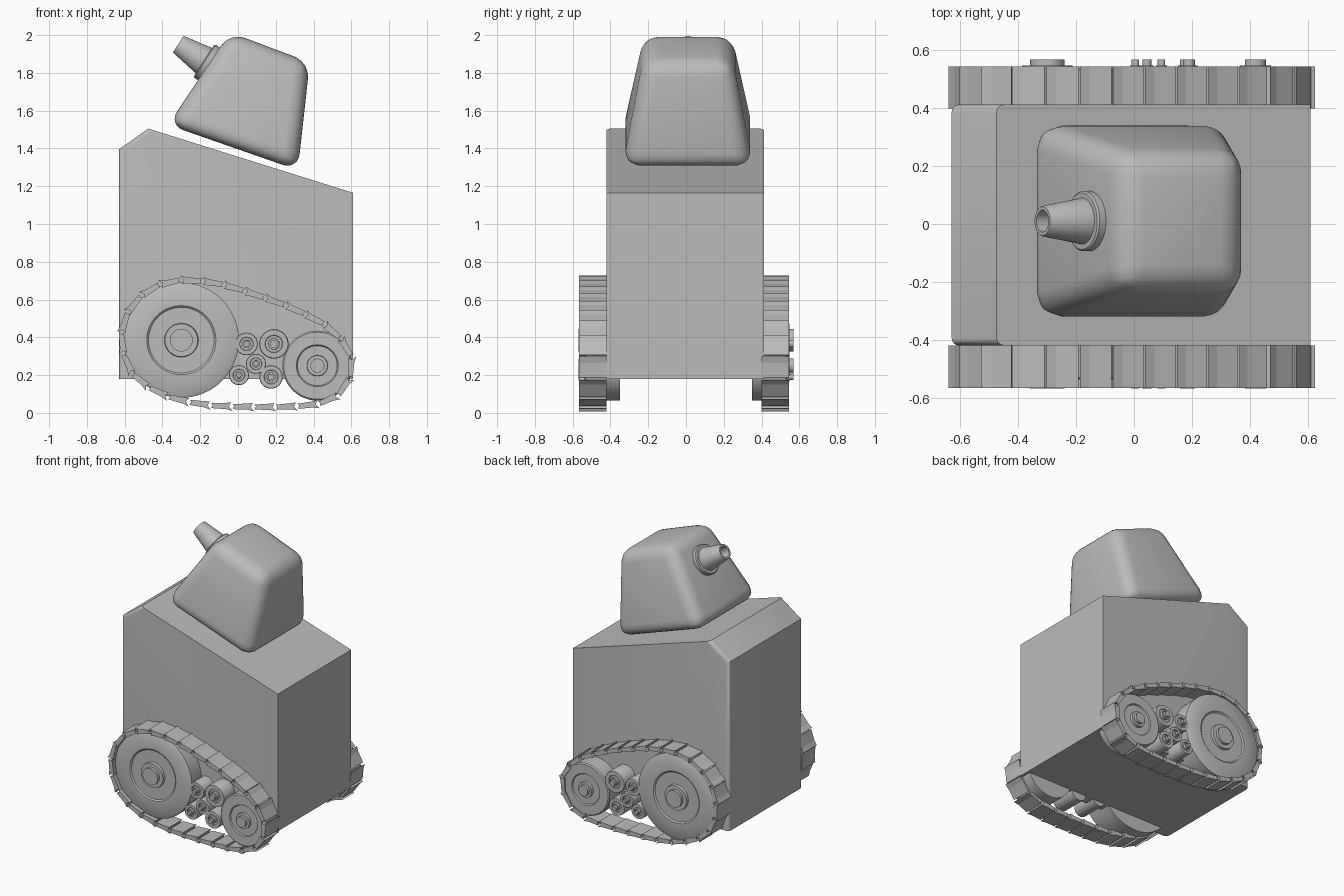
import bpy, bmesh, math
from mathutils import Vector

if "Cube" in bpy.data.objects:
    bpy.data.objects.remove(bpy.data.objects["Cube"])

grey = bpy.data.materials.new("plain grey")
grey.diffuse_color = (0.5, 0.5, 0.5, 1)
grey.use_nodes = True
grey.node_tree.nodes["Principled BSDF"].inputs["Base Color"].default_value = grey.diffuse_color


def finish(name, bm, smooth=True, angle=35):
    bmesh.ops.recalc_face_normals(bm, faces=bm.faces)
    me = bpy.data.meshes.new(name)
    bm.to_mesh(me)
    bm.free()
    me.materials.append(grey)
    ob = bpy.data.objects.new(name, me)
    bpy.context.collection.objects.link(ob)
    if smooth:
        bpy.ops.object.select_all(action='DESELECT')
        ob.select_set(True)
        bpy.context.view_layer.objects.active = ob
        bpy.ops.object.shade_smooth_by_angle(angle=math.radians(angle))
    return ob


def prism(bm, pts, y0, y1):
    """Extrude an xz outline from y0 to y1."""
    a = [bm.verts.new((x, y0, z)) for x, z in pts]
    b = [bm.verts.new((x, y1, z)) for x, z in pts]
    n = len(pts)
    bm.faces.new(a)
    bm.faces.new(b[::-1])
    for i in range(n):
        j = (i + 1) % n
        bm.faces.new((a[i], b[i], b[j], a[j]))
    return a, b


def lathe(bm, profile, centre, axis, segs=40):
    """Turn an (r, height) profile around an axis."""
    axis = Vector(axis).normalized()
    q = Vector((0, 0, 1)).rotation_difference(axis)
    c = Vector(centre)
    rings = []
    for r, h in profile:
        if r == 0:
            rings.append([bm.verts.new(c + axis * h)])
        else:
            rings.append([bm.verts.new(c + q @ Vector((r * math.cos(2 * math.pi * k / segs),
                          r * math.sin(2 * math.pi * k / segs), h))) for k in range(segs)])
    for A, B in zip(rings, rings[1:]):
        for k in range(segs):
            l = (k + 1) % segs
            if len(A) == 1:
                bm.faces.new((A[0], B[k], B[l]))
            elif len(B) == 1:
                bm.faces.new((A[k], A[l], B[0]))
            else:
                bm.faces.new((A[k], A[l], B[l], B[k]))


# Body: sloping box with a chamfered rear shoulder, its side edges eased
bm = bmesh.new()
a, b = prism(bm, [(-0.63, 0.18), (0.61, 0.18), (0.61, 1.165), (-0.475, 1.505), (-0.63, 1.395)], -0.42, 0.413)
bm.edges.ensure_lookup_table()
eased = [bm.edges.get((s[i], s[j])) for s in (a, b) for i, j in ((3, 4), (4, 0))]
bmesh.ops.bevel(bm, geom=eased, offset=0.025, segments=4, profile=0.5, affect='EDGES')
finish("body", bm)

# Head: tilted, tapered block with rounded edges
bm = bmesh.new()
outline = [(-0.37, 1.525), (0.317, 1.285), (0.38, 1.856), (-0.043, 2.015)]
a, b = prism(bm, outline, -1, 1)
for s, sign in ((a, -1), (b, 1)):
    for i, v in enumerate(s):
        v.co.y = 0.01 + sign * (0.345 if i < 2 else 0.235)
bmesh.ops.bevel(bm, geom=bm.edges[:], offset=0.085, segments=6, profile=0.5, affect='EDGES')
finish("head", bm)

# Nozzle with collar on the head's sloping face
bm = bmesh.new()
lathe(bm, [(0, -0.03), (0.104, -0.03), (0.104, 0.012), (0.098, 0.018), (0.08, 0.018),
           (0.053, 0.175), (0.05, 0.18), (0.038, 0.18), (0.036, 0.07), (0, 0.07)],
      (-0.165, 0.01, 1.855), (-0.84, 0, 0.54))
finish("nozzle", bm)

# Wheels and rollers, both sides: x, z, radius, hub radius
wheels = [("rear_wheel", -0.3, 0.385, 0.305, 0.06), ("front_wheel", 0.42, 0.25, 0.185, 0.037),
          ("roller", 0.045, 0.365, 0.06, 0.015), ("roller", 0.19, 0.365, 0.078, 0.02),
          ("roller", 0.095, 0.26, 0.053, 0.013), ("roller", 0.005, 0.2, 0.053, 0.013),
          ("roller", 0.175, 0.19, 0.062, 0.016)]
for side, word in ((-1, "near"), (1, "far")):
    for name, x, z, r, h in wheels:
        bm = bmesh.new()
        lathe(bm, [(0, 0.35), (r, 0.35), (r, 0.53), (r * 0.96, 0.538), (r * 0.6, 0.538),
                   (r * 0.57, 0.53), (h * 1.5, 0.53), (h * 1.45, 0.548), (h, 0.548),
                   (h, 0.568), (0, 0.568)], (x, 0, z), (0, side, 0), 48 if r > 0.1 else 24)
        finish(word + "_" + name, bm)

# Track path: smooth closed loop, clockwise seen from the front
path = [(-0.30, 0.705), (-0.1, 0.685), (0.1, 0.625), (0.3, 0.55), (0.5, 0.44), (0.605, 0.29),
        (0.575, 0.14), (0.47, 0.058), (0.3, 0.033), (0.05, 0.031), (-0.2, 0.045), (-0.42, 0.105),
        (-0.57, 0.22), (-0.62, 0.40), (-0.575, 0.55), (-0.46, 0.66)]
P = [Vector(p) for p in path]
n = len(P)
fine = []
for i in range(n):
    p0, p1, p2, p3 = (P[(i + k) % n] for k in (-1, 0, 1, 2))
    for s in range(20):
        t = s / 20
        fine.append(0.5 * (2 * p1 + (p2 - p0) * t + (2 * p0 - 5 * p1 + 4 * p2 - p3) * t * t
                           + (3 * p1 - p0 - 3 * p2 + p3) * t ** 3))
steps = [(fine[(i + 1) % len(fine)] - fine[i]).length for i in range(len(fine))]
total = sum(steps)


def along(d):
    d %= total
    for i, s in enumerate(steps):
        if d <= s:
            return fine[i].lerp(fine[(i + 1) % len(fine)], d / s)
        d -= s
    return fine[0]


# Track links: hooked plates, thick at the leading lip and thin at the tail
COUNT = 27
pitch = total / COUNT
link = [(-0.006, 0.022), (0.03, 0.014), (pitch * 0.94, 0.013), (pitch * 0.88, -0.004),
        (pitch * 0.95, -0.014), (0.04, -0.018), (0.004, -0.022), (0.014, 0.0)]
for word, y0, y1 in (("near", -0.567, -0.42), ("far", 0.40, 0.545)):
    bm = bmesh.new()
    for k in range(COUNT):
        p, q = along(k * pitch), along((k + 1) * pitch)
        t = (q - p).normalized()
        out = Vector((-t.y, t.x))
        prism(bm, [tuple(p + t * s + out * o) for s, o in link], y0, y1)
    finish(word + "_track", bm, smooth=False)
